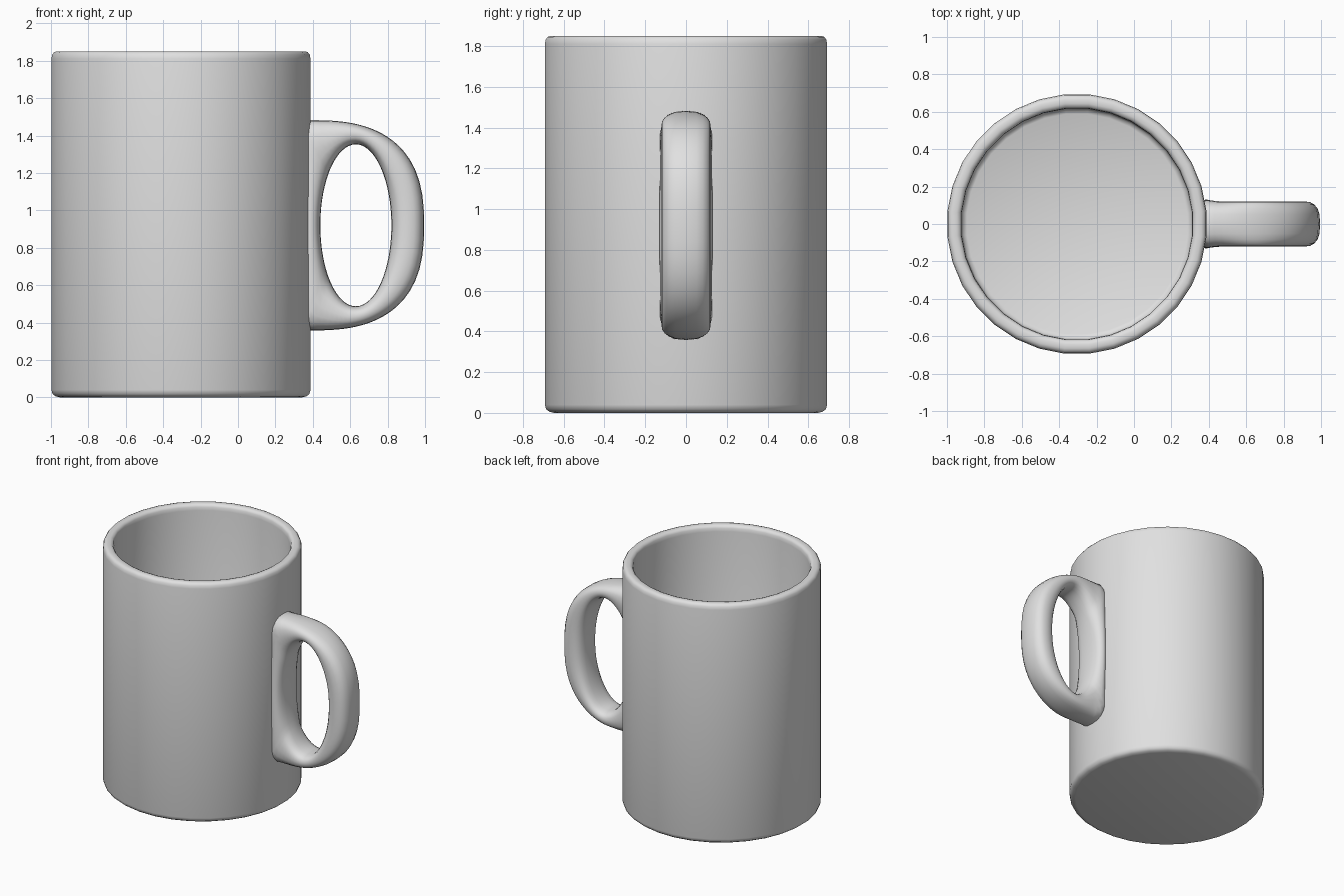
import bpy, bmesh, math

if "Cube" in bpy.data.objects:
    bpy.data.objects.remove(bpy.data.objects["Cube"])

CX, R, H = -0.305, 0.696, 1.85
MID = 0.92

glaze = bpy.data.materials.new("light grey glaze")
glaze.diffuse_color = (0.75, 0.75, 0.75, 1)
glaze.use_nodes = True
glaze.node_tree.nodes["Principled BSDF"].inputs["Base Color"].default_value = glaze.diffuse_color


def finish(bm, name, angle):
    bmesh.ops.recalc_face_normals(bm, faces=bm.faces)
    mesh = bpy.data.meshes.new(name)
    bm.to_mesh(mesh)
    bm.free()
    mesh.materials.append(glaze)
    ob = bpy.data.objects.new(name, mesh)
    bpy.context.collection.objects.link(ob)
    bpy.ops.object.select_all(action='DESELECT')
    ob.select_set(True)
    bpy.context.view_layer.objects.active = ob
    bpy.ops.object.shade_smooth_by_angle(angle=math.radians(angle))
    return ob


def bridge(bm, a, b):
    for i in range(len(a)):
        j = (i + 1) % len(a)
        bm.faces.new((a[i], a[j], b[j], b[i]))


# Cup: lathed wall with rounded foot, rounded rim and hollow inside
profile = [(R - 0.045, 0), (R - 0.022, 0.006), (R - 0.006, 0.018), (R, 0.04),
           (R, H - 0.04), (R - 0.004, H - 0.018), (R - 0.014, H - 0.005),
           (R - 0.028, H), (R - 0.05, H), (R - 0.066, H - 0.006),
           (R - 0.074, H - 0.02), (R - 0.077, H - 0.045),
           (R - 0.077, 0.10), (R - 0.085, 0.08), (R - 0.105, 0.07)]
N = 32
bm = bmesh.new()
rings = []
for r, z in profile:
    rings.append([bm.verts.new((CX + r * math.cos(2 * math.pi * (i + 0.5) / N),
                                r * math.sin(2 * math.pi * (i + 0.5) / N), z))
                  for i in range(N)])
for a, b in zip(rings, rings[1:]):
    bridge(bm, a, b)
bm.faces.new(rings[0])
bm.faces.new(rings[-1])
finish(bm, "cup", 50)


# Handle: closed ring between an oval hole and a rounded outer outline
HX, HA, HB = 0.63, 0.19, 0.433


def inside_outline(x, z):
    if x < 0.345 or abs(z) > 0.562:
        return False
    u = max(0, (x - 0.39) / 0.605)
    return u ** 2.6 + (abs(z) / 0.562) ** 2.6 <= 1


def outline_distance(c, s):
    lo, hi = 0.0, 1.5
    for _ in range(30):
        m = (lo + hi) / 2
        if inside_outline(HX + m * c, m * s):
            lo = m
        else:
            hi = m
    return lo


def spow(v, e):
    return math.copysign(abs(v) ** e, v)


bm = bmesh.new()
rings = []
STEPS, SIDES = 64, 20
for k in range(STEPS):
    t = 2 * math.pi * k / STEPS
    dx, dz = HA * math.cos(t), HB * math.sin(t)
    d = math.hypot(dx, dz)
    c, s = dx / d, dz / d
    out = outline_distance(c, s)
    mid, half = (d + out) / 2, (out - d) / 2
    ring = []
    for i in range(SIDES):
        a = 2 * math.pi * i / SIDES
        rad = mid + half * spow(math.cos(a), 0.8)
        x = HX + rad * c
        flare = 1 + 0.12 * min(1, max(0, (0.47 - x) / 0.1)) ** 2
        y = 0.121 * flare * spow(math.sin(a), 0.72)
        ring.append(bm.verts.new((x, y, MID + rad * s)))
    rings.append(ring)
for k in range(STEPS):
    bridge(bm, rings[k], rings[(k + 1) % STEPS])
finish(bm, "handle", 60)
